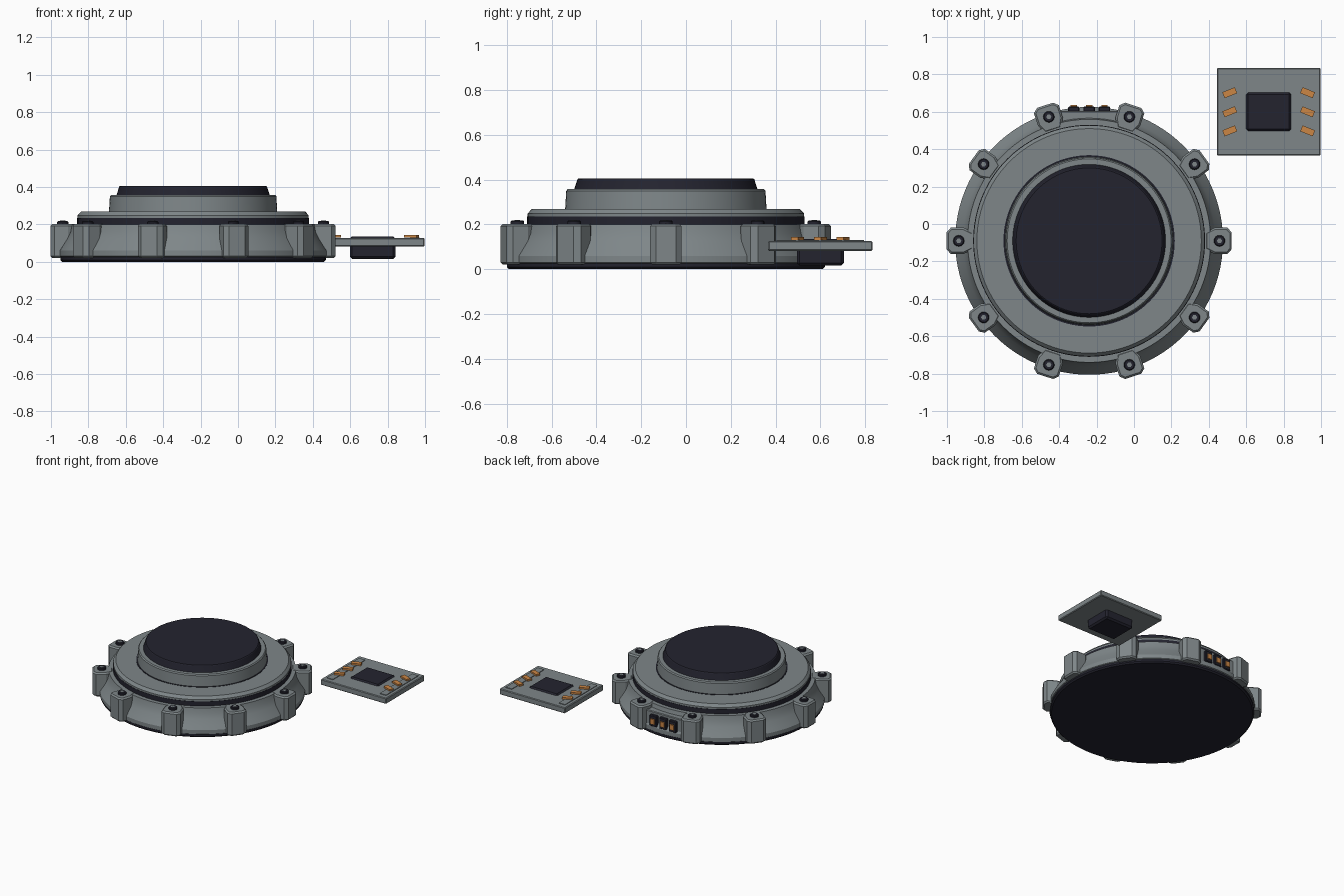
import bpy, bmesh
from math import cos, sin, pi, radians
from mathutils import Matrix, Vector

if "Cube" in bpy.data.objects:
    bpy.data.objects.remove(bpy.data.objects["Cube"])

CX, CY = -0.24, -0.09


def material(name, rgb):
    m = bpy.data.materials.new(name)
    m.use_nodes = True
    m.diffuse_color = (*rgb, 1)
    m.node_tree.nodes["Principled BSDF"].inputs["Base Color"].default_value = (*rgb, 1)
    return m


GREY = material("grey metal", (0.21, 0.24, 0.25))
DARK = material("dark rubber", (0.017, 0.017, 0.028))
ORANGE = material("copper orange", (0.6, 0.24, 0.06))


def finish(name, bm, mat, smooth=False):
    bmesh.ops.recalc_face_normals(bm, faces=bm.faces)
    mesh = bpy.data.meshes.new(name)
    bm.to_mesh(mesh)
    bm.free()
    mesh.materials.append(mat)
    ob = bpy.data.objects.new(name, mesh)
    bpy.context.collection.objects.link(ob)
    if smooth:
        bpy.ops.object.select_all(action="DESELECT")
        ob.select_set(True)
        bpy.context.view_layer.objects.active = ob
        bpy.ops.object.shade_smooth_by_angle(angle=radians(25))
    return ob


def lathe(name, profile, mat, centre=(CX, CY), sides=96):
    """Closed solid of revolution from (radius, height) points, bottom to top."""
    bm = bmesh.new()
    rings = [[bm.verts.new((centre[0] + r * cos(2 * pi * i / sides),
                            centre[1] + r * sin(2 * pi * i / sides), z))
              for i in range(sides)] for r, z in profile]
    for a, b in zip(rings, rings[1:]):
        for i in range(sides):
            j = (i + 1) % sides
            bm.faces.new((a[i], a[j], b[j], b[i]))
    bm.faces.new(rings[0])
    bm.faces.new(rings[-1])
    return finish(name, bm, mat, True)


def box(name, lo, hi, mat, bevel=0.0, turn=0.0):
    lo, hi = Vector(lo), Vector(hi)
    bm = bmesh.new()
    bmesh.ops.create_cube(bm, size=1, matrix=Matrix.Translation((lo + hi) / 2)
                          @ Matrix.Rotation(turn, 4, "Z") @ Matrix.Diagonal((*(hi - lo), 1)))
    if bevel:
        bmesh.ops.bevel(bm, geom=bm.edges[:], offset=bevel, segments=1, affect="EDGES")
    return finish(name, bm, mat)


# Round housing, stacked from the ground up
lathe("base_pad", [(0.70, 0), (0.71, 0.01), (0.71, 0.03)], DARK)
lathe("lower_body", [(0.705, 0.022), (0.716, 0.03), (0.716, 0.06), (0.70, 0.085),
                     (0.675, 0.125), (0.658, 0.16), (0.65, 0.2)], GREY)
lathe("seal_ring", [(0.62, 0.19), (0.62, 0.235)], DARK)
lathe("upper_plate", [(0.618, 0.232), (0.618, 0.248), (0.6, 0.268)], GREY)
lathe("groove_line", [(0.458, 0.266), (0.458, 0.27)], DARK)
lathe("raised_collar", [(0.45, 0.265), (0.445, 0.35), (0.438, 0.358)], GREY)
lathe("top_pad", [(0.41, 0.355), (0.405, 0.37), (0.395, 0.402), (0.39, 0.406)], DARK)

# Clamp lugs with bolts around the rim
LUG = [(0.62, -0.045), (0.67, -0.07), (0.74, -0.07), (0.762, -0.045),
       (0.762, 0.045), (0.74, 0.07), (0.67, 0.07), (0.62, 0.045)]
for n in range(10):
    angle = 2 * pi * n / 10
    bm = bmesh.new()
    face = bm.faces.new([bm.verts.new((x, y, 0.02)) for x, y in LUG])
    top = bmesh.ops.extrude_face_region(bm, geom=[face])["geom"]
    bmesh.ops.translate(bm, verts=[v for v in top if isinstance(v, bmesh.types.BMVert)],
                        vec=(0, 0, 0.182))
    rims = [e for e in bm.edges if abs(e.verts[0].co.z - e.verts[1].co.z) < 0.001]
    bmesh.ops.bevel(bm, geom=rims, offset=0.01, segments=1, affect="EDGES")
    bm.transform(Matrix.Translation((CX, CY, 0)) @ Matrix.Rotation(angle, 4, "Z"))
    finish(f"lug_{n + 1}", bm, GREY)
    spot = (CX + 0.697 * cos(angle), CY + 0.697 * sin(angle))
    lathe(f"bolt_{n + 1}", [(0.03, 0.195), (0.03, 0.213), (0.025, 0.218)], DARK, spot, 16)
    lathe(f"bolt_cap_{n + 1}", [(0.014, 0.215), (0.014, 0.22)], GREY, spot, 6)

# Rear socket panel
box("socket_panel", (CX - 0.16, 0.5, 0.04), (CX + 0.16, 0.605, 0.17), GREY, 0.005)
for n in (-1, 0, 1):
    x = CX + n * 0.082
    box(f"socket_{n + 2}", (x - 0.031, 0.58, 0.065), (x + 0.031, 0.627, 0.15), DARK, 0.005)
    box(f"socket_contact_{n + 2}", (x - 0.017, 0.62, 0.085), (x + 0.017, 0.636, 0.125), ORANGE)

# Separate contact board
BX, BY = 0.72, 0.6
box("board", (0.443, 0.367, 0.082), (0.998, 0.833, 0.126), GREY, 0.005)
box("board_chip", (BX - 0.122, BY - 0.105, 0.016), (BX + 0.122, BY + 0.105, 0.136), DARK, 0.012)
for side in (-1, 1):
    rail = BX + side * 0.225
    box("board_rail", (rail - 0.026, 0.405, 0.12), (rail + 0.026, 0.795, 0.131), GREY)
    for n in (-1, 0, 1):
        x, y = BX + side * 0.208, BY + n * 0.102
        box("board_contact", (x - 0.036, y - 0.017, 0.129), (x + 0.036, y + 0.017, 0.143),
            ORANGE, 0, -side * radians(22))
